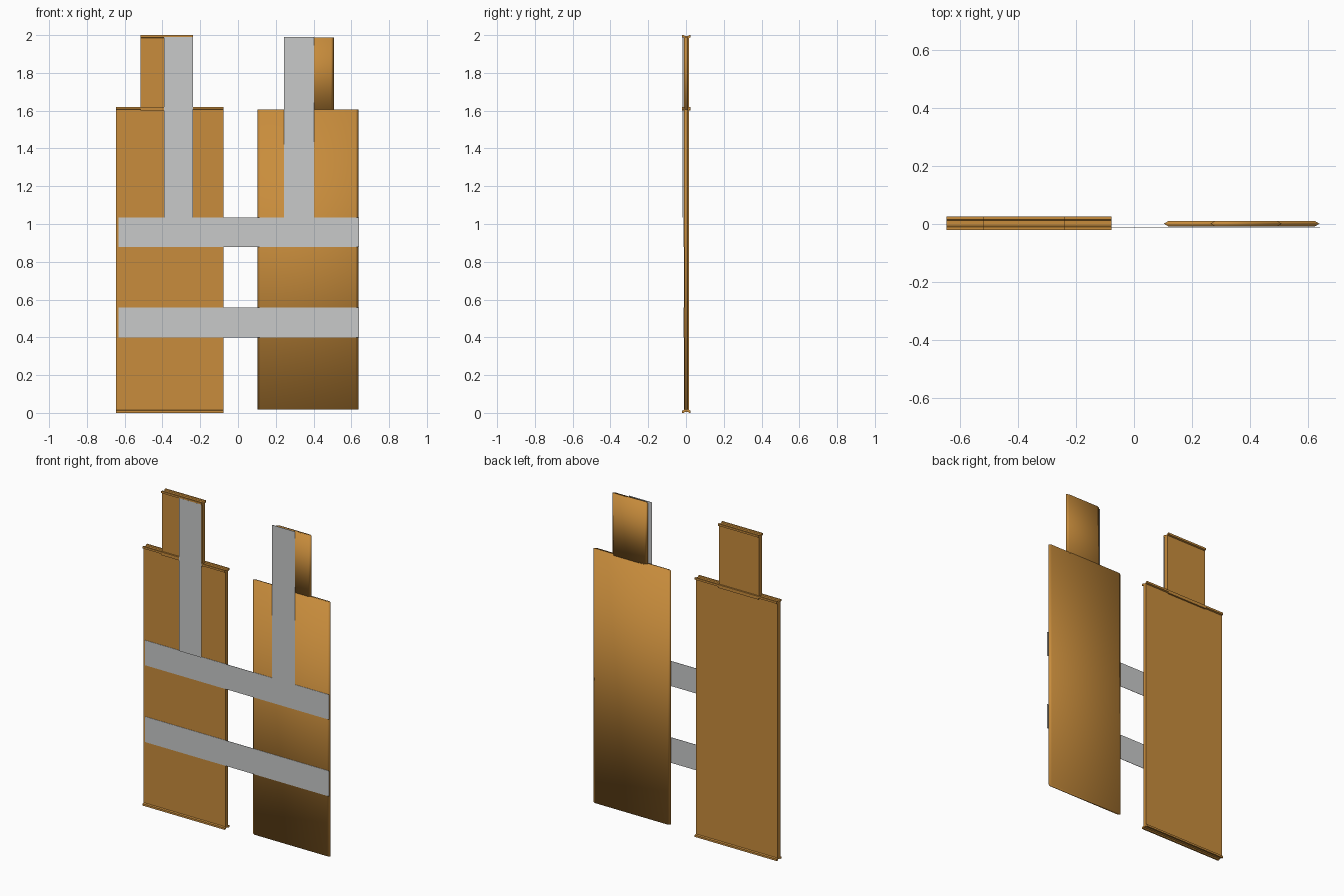
import bpy, bmesh

cube = bpy.data.objects.get("Cube")
if cube:
    bpy.data.objects.remove(cube, do_unlink=True)


def material(name, color):
    m = bpy.data.materials.new(name)
    m.use_nodes = True
    m.diffuse_color = (*color, 1)
    m.node_tree.nodes["Principled BSDF"].inputs["Base Color"].default_value = (*color, 1)
    return m


orange = material("amber orange", (0.58, 0.265, 0.045))
grey = material("light grey", (0.58, 0.59, 0.59))


def extrude_profile(name, points, offset, mat, smooth=False):
    """Make a prism from a closed outline pushed along offset."""
    bm = bmesh.new()
    face = bm.faces.new([bm.verts.new(p) for p in points])
    new = bmesh.ops.extrude_face_region(bm, geom=[face])["geom"]
    bmesh.ops.translate(bm, vec=offset, verts=[v for v in new if isinstance(v, bmesh.types.BMVert)])
    bmesh.ops.recalc_face_normals(bm, faces=bm.faces[:])
    mesh = bpy.data.meshes.new(name)
    bm.to_mesh(mesh)
    bm.free()
    mesh.materials.append(mat)
    for p in mesh.polygons:
        p.use_smooth = smooth
    obj = bpy.data.objects.new(name, mesh)
    bpy.context.collection.objects.link(obj)
    return obj


def flanged_panel(name, x0, x1, z0, z1):
    """Flat panel whose two ends flare into a grooved rim."""
    mid, body, rim, lip = 0.0025, 0.0125, 0.0225, 0.012
    half = [(body, lip + 0.003), (rim, lip), (rim, 0), (body, 0), (body - 0.003, 0.006)]
    bottom = [(mid + w, z0 + h) for w, h in half] + [(mid - w, z0 + h) for w, h in reversed(half)]
    top = [(y, z0 + z1 - z) for y, z in reversed(bottom)]
    return extrude_profile(name, [(x0, y, z) for y, z in bottom + top], (x1 - x0, 0, 0), orange)


def tapered_panel(name, x0, x1, z0, z1):
    """Softly shaded panel with pointed side edges."""
    e, f, b, mid = 0.015, -0.008, 0.01, 0.001
    outline = [(x0, mid), (x0 + e, f), (x1 - e, f), (x1, mid), (x1 - e, b), (x0 + e, b)]
    return extrude_profile(name, [(x, y, z0) for x, y in outline], (0, 0, z1 - z0), orange, True)


def strap(name, x0, x1, z0, z1, y):
    outline = [(x0, y, z0), (x1, y, z0), (x1, y, z1), (x0, y, z1)]
    return extrude_profile(name, outline, (0, 0.002, 0), grey)


# Right-hand panel and its upper tab
flanged_panel("right_panel", -0.645, -0.078, 0, 1.62)
flanged_panel("right_tab", -0.517, -0.238, 1.6, 2.0)

# Left-hand panel and its upper tab
tapered_panel("left_panel", 0.103, 0.638, 0.018, 1.606)
tapered_panel("left_tab", 0.263, 0.508, 1.6, 1.987)

# Cross straps joining the panels
strap("lower_cross_strap", -0.633, 0.64, 0.398, 0.557, -0.0135)
strap("upper_cross_strap", -0.633, 0.64, 0.878, 1.034, -0.0135)

# Shoulder straps; the right one lies over the flared rims
strap("right_shoulder_strap", -0.392, -0.238, 1.034, 1.99, -0.0205)
strap("left_shoulder_strap", 0.243, 0.402, 1.034, 1.99, -0.0135)
